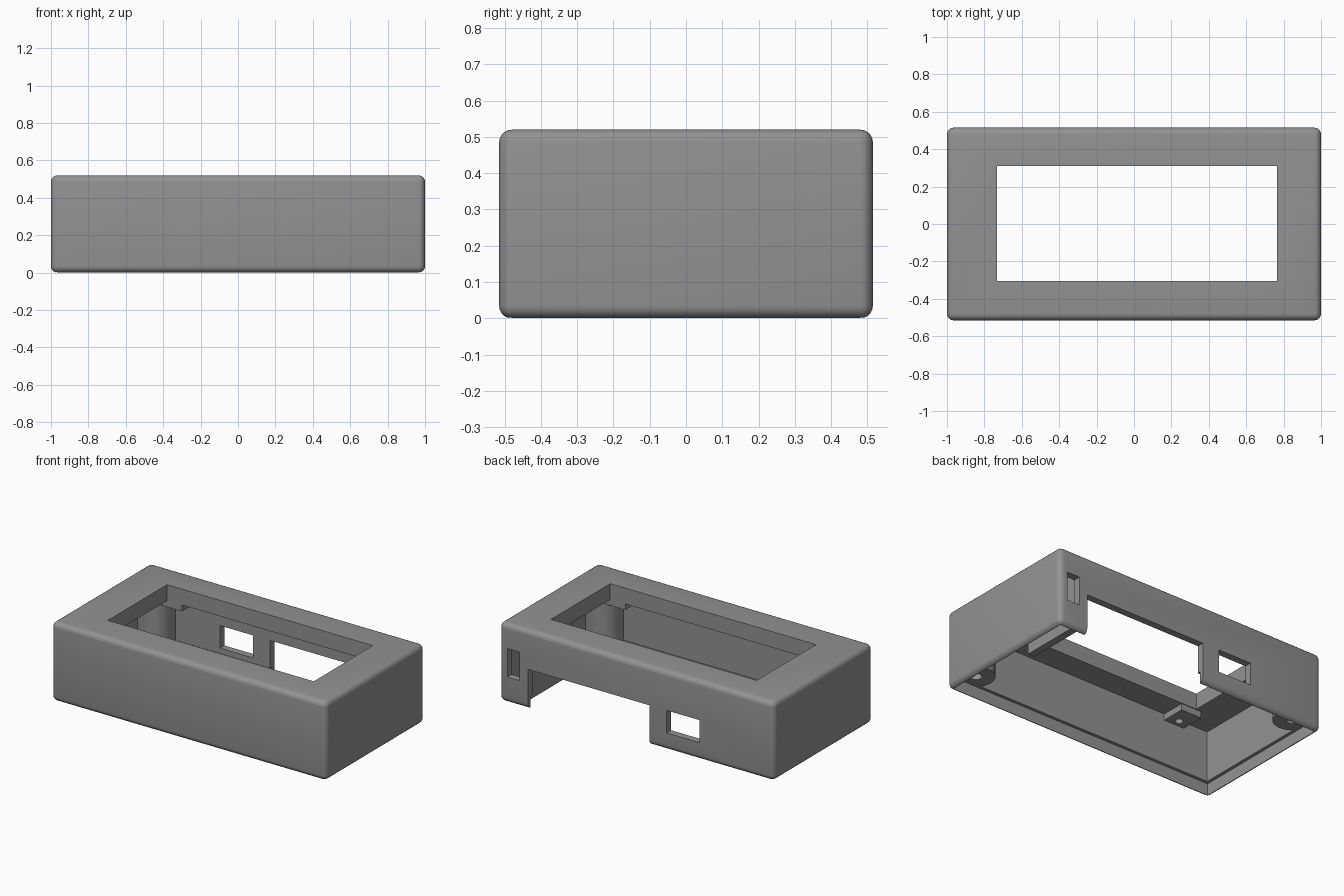
import bpy

if "Cube" in bpy.data.objects:
    bpy.data.objects.remove(bpy.data.objects["Cube"])

HX, HY, H = 1.0, 0.515, 0.52     # outer half sizes and height
WALL, CEIL, LEDGE = 0.046, 0.415, 0.08
CX = 0.017                       # centre of the top opening

grey = bpy.data.materials.new("matte grey")
grey.diffuse_color = (0.29, 0.29, 0.29, 1)
grey.use_nodes = True
grey.node_tree.nodes["Principled BSDF"].inputs["Base Color"].default_value = grey.diffuse_color


def box(name, x0, x1, y0, y1, z0, z1):
    bpy.ops.mesh.primitive_cube_add(size=1, location=((x0 + x1) / 2, (y0 + y1) / 2, (z0 + z1) / 2))
    ob = bpy.context.object
    ob.name = name
    ob.scale = (x1 - x0, y1 - y0, z1 - z0)
    bpy.ops.object.transform_apply(location=True, rotation=False, scale=True)
    ob.data.materials.append(grey)
    return ob


def cylinder(name, x, y, r, z0, z1):
    bpy.ops.mesh.primitive_cylinder_add(vertices=32, radius=r, depth=z1 - z0, location=(x, y, (z0 + z1) / 2))
    ob = bpy.context.object
    ob.name = name
    bpy.ops.object.transform_apply(location=True, rotation=False, scale=False)
    ob.data.materials.append(grey)
    return ob


def boolean(target, tool, operation):
    mod = target.modifiers.new(operation.lower(), 'BOOLEAN')
    mod.operation, mod.object, mod.solver = operation, tool, 'EXACT'
    bpy.context.view_layer.objects.active = target
    bpy.ops.object.modifier_apply(modifier=mod.name)
    bpy.data.objects.remove(tool, do_unlink=True)


# Rounded outer shell
case = box("case", -HX, HX, -HY, HY, 0, H)
bev = case.modifiers.new("rounding", 'BEVEL')
bev.width, bev.segments = 0.035, 5
bpy.ops.object.modifier_apply(modifier="rounding")

# Hollow inside and recess for the bottom lid
ix, iy = HX - WALL, HY - WALL
boolean(case, box("hollow", -ix, ix, -iy, iy, -0.1, CEIL), 'DIFFERENCE')
rx, ry = HX - 0.026, HY - 0.026
boolean(case, box("lid_recess", -rx, rx, -ry, ry, -0.1, LEDGE), 'DIFFERENCE')

# Two diagonal lid posts rounded into the corners
for s in (-1, 1):
    x, y = s * 0.875, -s * 0.40
    post = cylinder("lid_post", x, y, 0.115, LEDGE, CEIL + 0.02)
    boolean(post, box("post_limit", -ix - 0.01, ix + 0.01, -iy - 0.01, iy + 0.01, 0, H), 'INTERSECT')
    boolean(case, post, 'UNION')
    boolean(case, cylinder("post_hole", x, y, 0.035, 0, 0.3), 'DIFFERENCE')

# Four display mounting pads with screw holes
for sx in (-1, 1):
    for sy in (-1, 1):
        x, y = CX + sx * 0.717, sy * 0.424
        ya, yb = sorted((sy * 0.31, sy * (iy + 0.01)))
        boolean(case, box("display_pad", x - 0.075, x + 0.075, ya, yb, 0.373, CEIL + 0.02), 'UNION')
        boolean(case, cylinder("pad_hole", x, y, 0.025, 0.3, 0.47), 'DIFFERENCE')

# Partition beside the switch slot
boolean(case, box("partition", 0.796, 0.845, 0.04, iy + 0.01, 0.05, CEIL + 0.02), 'UNION')

# Openings: display in the top; wide notch, port window and slot in the back
boolean(case, box("display_opening", -0.733, 0.765, -0.305, 0.31, 0.3, 0.7), 'DIFFERENCE')
boolean(case, box("back_notch", -0.095, 0.79, 0.44, 0.7, -0.1, 0.263), 'DIFFERENCE')
boolean(case, box("port_window", -0.46, -0.22, 0.44, 0.7, 0.115, 0.263), 'DIFFERENCE')
boolean(case, box("switch_slot", 0.85, 0.94, 0.44, 0.7, 0.172, 0.36), 'DIFFERENCE')

# Smooth the rounded parts and keep the corners crisp
case.data.materials.clear()
case.data.materials.append(grey)
for p in case.data.polygons:
    p.material_index = 0
bpy.ops.object.select_all(action='DESELECT')
case.select_set(True)
bpy.context.view_layer.objects.active = case
bpy.ops.object.shade_smooth_by_angle(angle=0.6)
